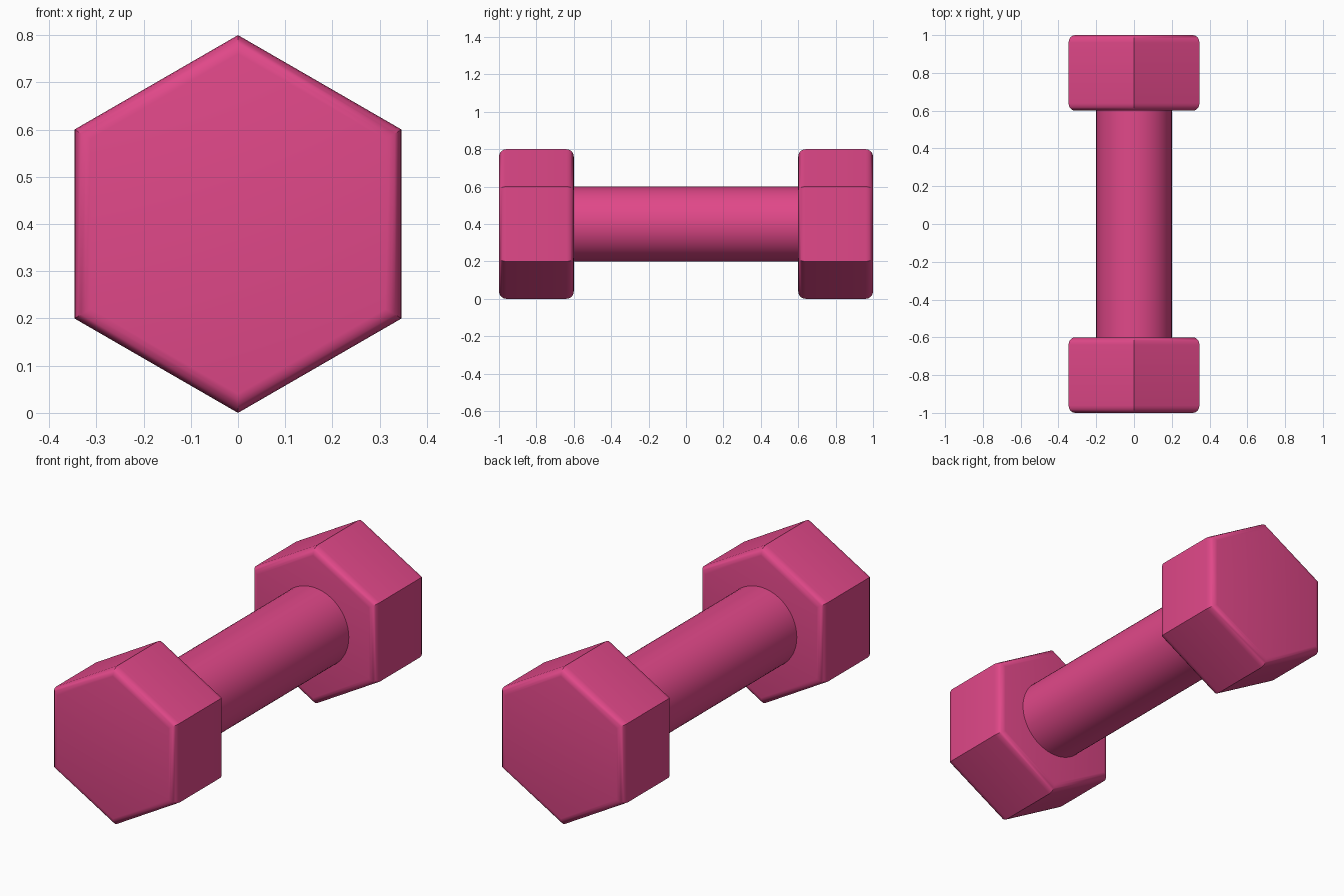
import bpy, bmesh, math

if "Cube" in bpy.data.objects:
    bpy.data.objects.remove(bpy.data.objects["Cube"])

HEX_R, BAR_R, CZ = 0.4, 0.2, 0.4
Y_IN, Y_OUT, ROUND = 0.6, 1.0, 0.04

pink = bpy.data.materials.new("pink")
pink.diffuse_color = (0.75, 0.065, 0.25, 1)
pink.use_nodes = True
pink.node_tree.nodes["Principled BSDF"].inputs["Base Color"].default_value = pink.diffuse_color


def loft(name, rings, sides):
    """Rings of (radius, y) around the lengthwise axis, capped at both ends."""
    bm = bmesh.new()
    loops = []
    for r, y in rings:
        loops.append([bm.verts.new((r * math.sin(2 * math.pi * i / sides), y,
                                    CZ + r * math.cos(2 * math.pi * i / sides)))
                      for i in range(sides)])
    for a, b in zip(loops, loops[1:]):
        for i in range(sides):
            j = (i + 1) % sides
            bm.faces.new((a[i], a[j], b[j], b[i]))
    bm.faces.new(loops[0])
    bm.faces.new(loops[-1])
    bmesh.ops.recalc_face_normals(bm, faces=bm.faces)
    mesh = bpy.data.meshes.new(name)
    bm.to_mesh(mesh)
    bm.free()
    mesh.materials.append(pink)
    ob = bpy.data.objects.new(name, mesh)
    bpy.context.collection.objects.link(ob)
    bpy.ops.object.select_all(action='DESELECT')
    ob.select_set(True)
    bpy.context.view_layer.objects.active = ob
    bpy.ops.object.shade_smooth_by_angle(angle=math.radians(35))
    return ob


# Hexagonal weights with rounded end rims and sharp long edges
STEPS = 5
arc = [(ROUND * (1 - math.sin(math.pi / 2 * k / STEPS)),
        ROUND * (1 - math.cos(math.pi / 2 * k / STEPS))) for k in range(STEPS + 1)]
for name, sign in (("front_weight", -1), ("back_weight", 1)):
    rings = [(HEX_R - inset, Y_IN + depth) for inset, depth in arc]
    rings += [(HEX_R - inset, Y_OUT - depth) for inset, depth in reversed(arc)]
    loft(name, [(r, sign * y) for r, y in rings], 6)

# Round handle between the weights
loft("handle", [(BAR_R, -Y_IN - 0.01), (BAR_R, Y_IN + 0.01)], 64)
